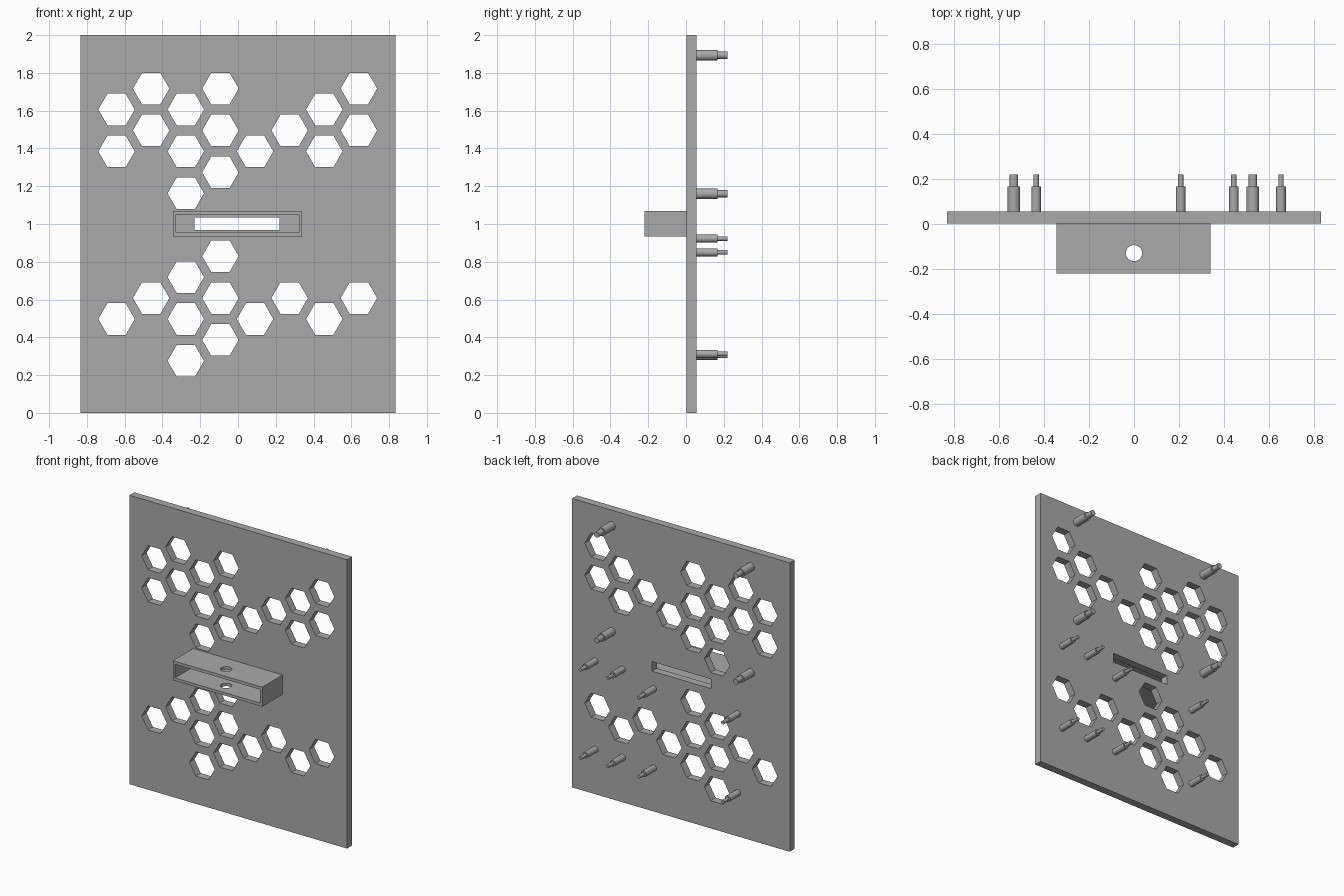
import bpy
import bmesh
from math import cos, sin, tau, radians
from mathutils import Vector

cube = bpy.data.objects.get("Cube")
if cube:
    bpy.data.objects.remove(cube, do_unlink=True)

grey = bpy.data.materials.new("plain_grey")
grey.use_nodes = True
grey.diffuse_color = (0.4, 0.4, 0.4, 1)
grey.node_tree.nodes["Principled BSDF"].inputs["Base Color"].default_value = (0.4, 0.4, 0.4, 1)


def box(bm, low, high):
    low, high = Vector(low), Vector(high)
    verts = bmesh.ops.create_cube(bm, size=1)["verts"]
    for v in verts:
        v.co = (low + high) / 2 + v.co * (high - low)


def lathe(bm, place, profile, sides):
    """Closed solid from (radius, distance) rings; place maps (a, b, distance) to a point."""
    rings = []
    for radius, dist in profile:
        rings.append([bm.verts.new(place(radius * cos(tau * i / sides),
                                         radius * sin(tau * i / sides), dist))
                      for i in range(sides)])
    for r, s in zip(rings, rings[1:]):
        for i in range(sides):
            j = (i + 1) % sides
            bm.faces.new((r[i], r[j], s[j], s[i]))
    bm.faces.new(rings[0])
    bm.faces.new(rings[-1])


def along_y(x, z):
    return lambda a, b, d: (x + a, d, z + b)


def make_object(name, bm):
    bmesh.ops.recalc_face_normals(bm, faces=bm.faces[:])
    mesh = bpy.data.meshes.new(name)
    bm.to_mesh(mesh)
    bm.free()
    mesh.materials.append(grey)
    obj = bpy.data.objects.new(name, mesh)
    bpy.context.collection.objects.link(obj)
    return obj


def activate(obj):
    bpy.ops.object.select_all(action="DESELECT")
    obj.select_set(True)
    bpy.context.view_layer.objects.active = obj


def cut(obj, bm):
    cutter = make_object("cutter", bm)
    cutter.hide_render = True
    mod = obj.modifiers.new("cut", "BOOLEAN")
    mod.operation = "DIFFERENCE"
    mod.solver = "EXACT"
    mod.object = cutter
    activate(obj)
    bpy.ops.object.modifier_apply(modifier=mod.name)
    bpy.data.objects.remove(cutter, do_unlink=True)


FRONT, BACK = 0.002, 0.056

# Panel with honeycomb holes and a slot
bm = bmesh.new()
box(bm, (-0.834, FRONT, 0), (0.834, BACK, 2))
panel = make_object("panel", bm)

# Half-pitch rows of the holes in each column, from -x to +x
columns = [(1, 3, 11), (0, 2, 10), (1, 3, 5, 9, 11, 13), (0, 2, 4, 8, 10, 12),
           (3, 11), (2, 10), (1, 3, 11), (0, 2, 10)]
bm = bmesh.new()
for col, rows in enumerate(columns):
    for row in rows:
        lathe(bm, along_y(-0.643 + 0.1833 * col, 1.717 - 0.1109 * row),
              [(0.0965, -0.1), (0.0965, 0.2)], 6)
box(bm, (-0.229, -0.1, 0.968), (0.221, 0.2, 1.034))
cut(panel, bm)

# Hollow front sleeve with a round hole through its top and bottom
bm = bmesh.new()
box(bm, (-0.345, -0.22, 0.935), (0.34, FRONT, 1.07))
sleeve = make_object("front_sleeve", bm)
bm = bmesh.new()
box(bm, (-0.329, -0.3, 0.955), (0.324, 0.1, 1.049))
cut(sleeve, bm)
bm = bmesh.new()
lathe(bm, lambda a, b, d: (a, -0.13 + b, d), [(0.036, 0.8), (0.036, 1.2)], 32)
cut(sleeve, bm)
activate(sleeve)
bpy.ops.object.shade_smooth_by_angle(angle=radians(30))


# Stepped mounting pins on the back
def pin(name, x, z, radius, tip):
    bm = bmesh.new()
    lathe(bm, along_y(x, z), [(radius, BACK - 0.01), (radius, 0.167), (tip, 0.167), (tip, 0.221)], 32)
    activate(make_object(name, bm))
    bpy.ops.object.shade_smooth_by_angle(angle=radians(30))


for x in (-0.535, 0.53):
    for z in (1.893, 1.16):
        pin("large_pin", x, z, 0.028, 0.019)

for x, upper, lower in ((0.655, 0.923, 0.312), (0.445, 0.923, 0.312),
                        (0.208, 0.85, 0.302), (-0.436, 0.85, 0.302)):
    for z in (upper, lower):
        pin("small_pin", x, z, 0.0215, 0.012)
